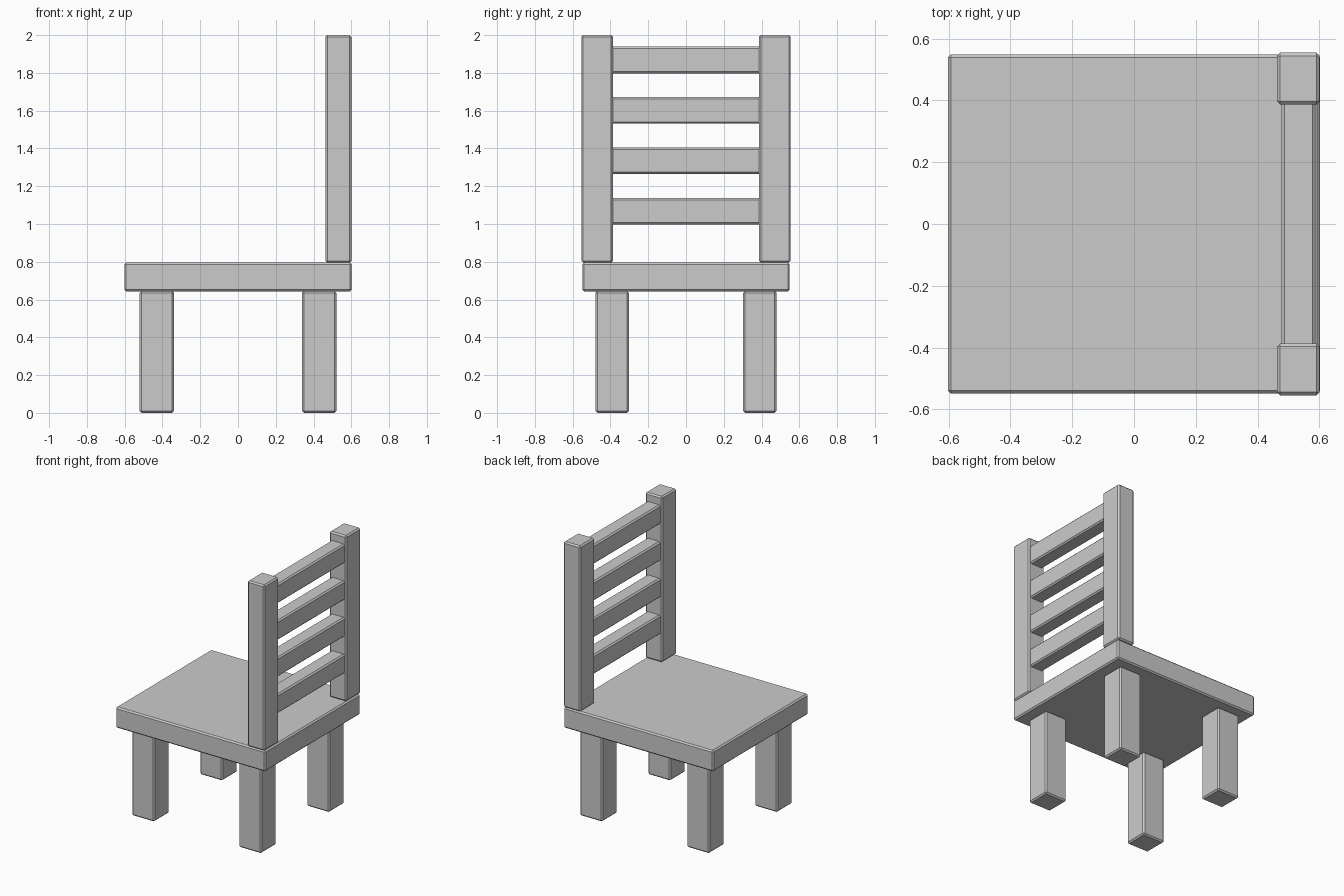
import bpy
import bmesh

if "Cube" in bpy.data.objects:
    bpy.data.objects.remove(bpy.data.objects["Cube"])


def box(name, lo, hi, bevel=0.01):
    """Box between two corners with a single-step chamfer on its edges."""
    size = [b - a for a, b in zip(lo, hi)]
    mid = [(a + b) / 2 for a, b in zip(lo, hi)]
    bm = bmesh.new()
    bmesh.ops.create_cube(bm, size=1)
    bmesh.ops.scale(bm, vec=size, verts=bm.verts)
    mesh = bpy.data.meshes.new(name)
    bm.to_mesh(mesh)
    bm.free()
    ob = bpy.data.objects.new(name, mesh)
    ob.location = mid
    bpy.context.collection.objects.link(ob)
    mod = ob.modifiers.new("chamfer", 'BEVEL')
    mod.width = bevel
    mod.segments = 1
    return ob


# Seat slab
box("seat", (-0.602, -0.549, 0.643), (0.602, 0.549, 0.795))

# Four square legs, set in from the seat edges
for end, x in (("front", -0.43), ("back", 0.43)):
    for side, y in (("right", -0.391), ("left", 0.391)):
        box(f"{end}_{side}_leg", (x - 0.091, y - 0.088, 0), (x + 0.091, y + 0.088, 0.645))

# Two back posts standing on the rear edge of the seat
for side, y in (("right", -0.47), ("left", 0.47)):
    box(f"{side}_back_post", (0.463, y - 0.084, 0.795), (0.6, y + 0.084, 2.0))

# Four slats tenoned into the posts
for i in range(4):
    z = 0.997 + i * 0.267
    box(f"back_slat_{i + 1}", (0.477, -0.41, z), (0.587, 0.41, z + 0.141))
